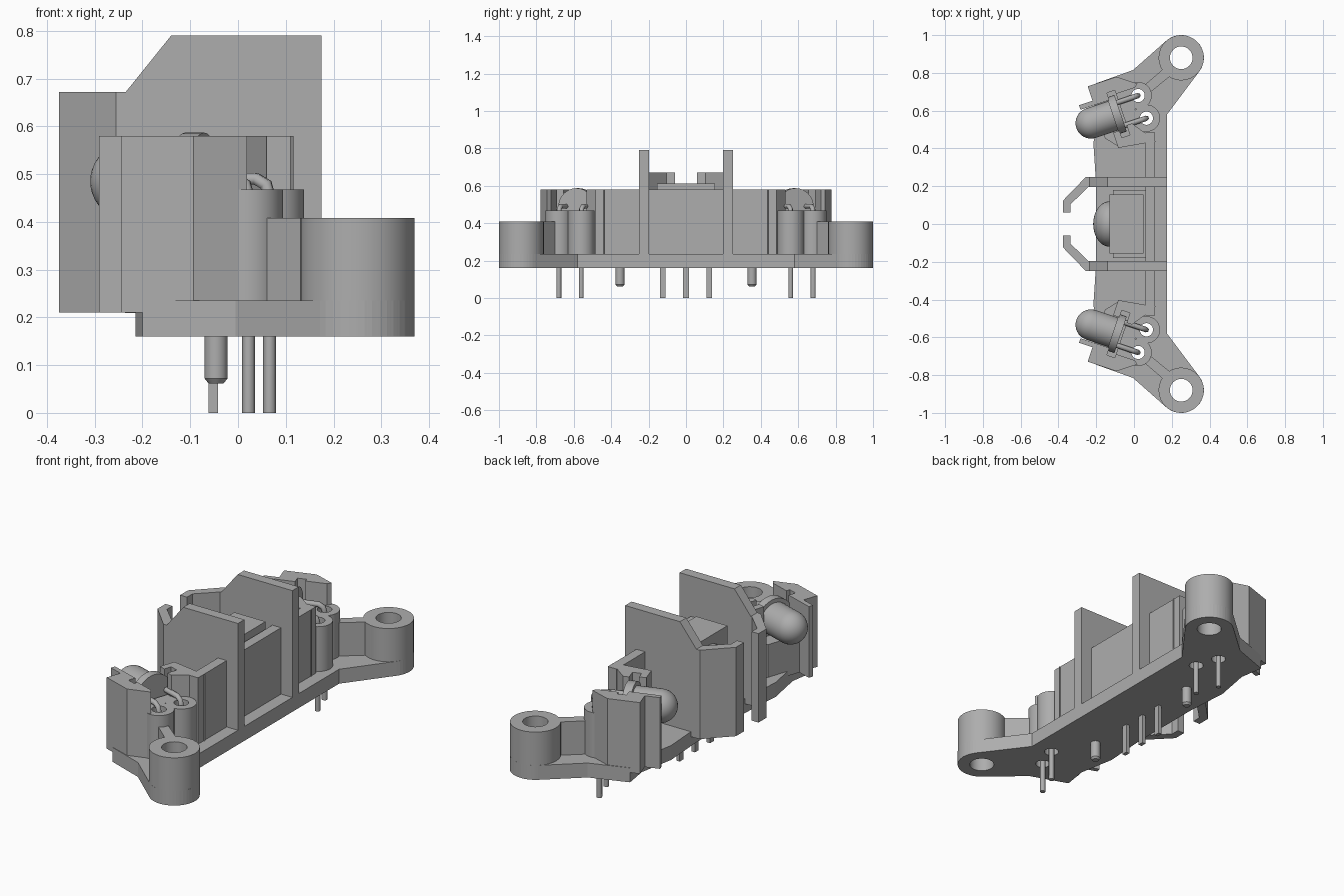
import bpy, bmesh
from math import sin, cos, pi, radians
from mathutils import Matrix, Vector

cube = bpy.data.objects.get("Cube")
if cube:
    bpy.data.objects.remove(cube)

grey = bpy.data.materials.new("plain grey")
grey.use_nodes = True
grey.diffuse_color = (0.42, 0.42, 0.42, 1)
grey.node_tree.nodes["Principled BSDF"].inputs["Base Color"].default_value = grey.diffuse_color


def add(name, data, mirror):
    ob = bpy.data.objects.new(name, data)
    bpy.context.collection.objects.link(ob)
    data.materials.append(grey)
    if mirror:
        mod = ob.modifiers.new("mirror", 'MIRROR')
        mod.use_axis = (False, True, False)
        mod.use_mirror_merge = False
    return ob


def finish(name, bm, mirror=False, smooth=False):
    bmesh.ops.recalc_face_normals(bm, faces=bm.faces)
    me = bpy.data.meshes.new(name)
    bm.to_mesh(me)
    bm.free()
    ob = add(name, me, mirror)
    if smooth:
        bpy.ops.object.select_all(action='DESELECT')
        ob.select_set(True)
        bpy.context.view_layer.objects.active = ob
        bpy.ops.object.shade_smooth_by_angle(angle=radians(35))
    return ob


def prism(name, pts, lo, hi, mirror=False, side=False, smooth=False):
    """Extrude an outline along z, or along y when side is set."""
    bm = bmesh.new()
    place = (lambda a, b: (a, lo, b)) if side else (lambda a, b: (a, b, lo))
    face = bm.faces.new([bm.verts.new(place(a, b)) for a, b in pts])
    top = bmesh.ops.extrude_face_region(bm, geom=[face])["geom"]
    step = Vector((0, hi - lo, 0)) if side else Vector((0, 0, hi - lo))
    bmesh.ops.translate(bm, vec=step, verts=[v for v in top if isinstance(v, bmesh.types.BMVert)])
    return finish(name, bm, mirror, smooth)


def box(name, x0, x1, y0, y1, z0, z1, mirror=False):
    return prism(name, [(x0, y0), (x1, y0), (x1, y1), (x0, y1)], z0, z1, mirror)


def lathe(name, profile, matrix, mirror=False, closed=False, steps=32):
    """Revolve (radius, height) points about the local z axis."""
    bm = bmesh.new()
    vs = [bm.verts.new((r, 0, h)) for r, h in profile]
    pairs = list(zip(vs, vs[1:])) + ([(vs[-1], vs[0])] if closed else [])
    es = [bm.edges.new(p) for p in pairs]
    bmesh.ops.spin(bm, geom=vs + es, cent=(0, 0, 0), axis=(0, 0, 1), angle=2 * pi, steps=steps)
    bmesh.ops.remove_doubles(bm, verts=bm.verts, dist=1e-4)
    bm.transform(matrix)
    return finish(name, bm, mirror, True)


def tube(name, x, y, ro, ri, z0, z1):
    return lathe(name, [(ri, z0), (ro, z0), (ro, z1), (ri, z1)],
                 Matrix.Translation((x, y, 0)), True, True)


# Angled lamp frame: u runs back along the lamp axis, v runs outward
TILT = radians(18.5)
LAMP = Vector((-0.09, 0.58))


def local(u, v):
    return (LAMP.x + u * cos(TILT) - v * sin(TILT), LAMP.y + u * sin(TILT) + v * cos(TILT))


def local_prism(name, pts, z0, z1):
    return prism(name, [local(u, v) for u, v in pts], z0, z1, True)


EAR = (0.25, 0.88)
POSTS = [(0.022, 0.68), (0.066, 0.56)]

# Base plate with rounded ears
arc = [(EAR[0] + 0.12 * cos(radians(a)), EAR[1] + 0.12 * sin(radians(a))) for a in range(-37, 132, 8)]
half = [(0.175, 0.58)] + arc + [(-0.005, 0.815), (-0.2, 0.745), (-0.18, 0.62), (-0.215, 0.43), (-0.2, 0.2)]
base = prism("base_plate", half + [(x, -y) for x, y in reversed(half)], 0.16, 0.235)
for i, (x, y, r) in enumerate([(*EAR, 0.06)] + [(*p, 0.035) for p in POSTS]):
    cutter = lathe("hole_cutter_%d" % i, [(0, 0.1), (r, 0.1), (r, 0.3), (0, 0.3)],
                   Matrix.Translation((x, y, 0)), True)
    cutter.hide_render = True
    cutter.hide_set(True)
    cutter.display_type = 'WIRE'
    cut = base.modifiers.new("hole", 'BOOLEAN')
    cut.operation = 'DIFFERENCE'
    cut.object = cutter
    cut.solver = 'EXACT'

# Mounting ears and their ribs
tube("mounting_ear", *EAR, 0.12, 0.06, 0.161, 0.408)
prism("ear_rib", [(0.055, 0.735), (0.09, 0.70), (0.20, 0.79), (0.165, 0.83)], 0.23, 0.408, True)

# Back wall and the two tall fins with hooked front ends
box("back_wall", 0.06, 0.11, -0.485, 0.485, 0.23, 0.58)
prism("fin", [(0.175, 0.2), (0.175, 0.79), (-0.14, 0.79), (-0.235, 0.672), (-0.25, 0.672), (-0.25, 0.21)],
      0.197, 0.25, True, True)
prism("fin_hook", [(-0.22, 0.249), (-0.255, 0.249), (-0.375, 0.125), (-0.375, 0.06), (-0.335, 0.06),
                   (-0.335, 0.105), (-0.24, 0.198), (-0.22, 0.198)], 0.21, 0.672, True)

# Central receiver with its dome and pins
box("receiver_body", -0.13, 0.05, -0.155, 0.155, 0.23, 0.612)
box("receiver_cradle", -0.11, 0.065, -0.18, 0.18, 0.23, 0.56)
dome = [(0.12 * cos(a * pi / 20), 0.086 * sin(a * pi / 20)) for a in range(11)]
lathe("receiver_dome", dome, Matrix.Translation((-0.13, 0, 0.45)) @ Matrix.Rotation(-pi / 2, 4, 'Y'))
for name, y in (("right_pin", -0.125), ("middle_pin", 0), ("left_pin", 0.125)):
    box(name, -0.062, -0.042, y - 0.015, y + 0.015, 0, 0.25)

# Locating pegs under the base
lathe("locating_peg", [(0, 0.062), (0.016, 0.062), (0.024, 0.072), (0.024, 0.17)],
      Matrix.Translation((-0.046, 0.353, 0)), True)

# Lamp holder: low floor, outer cheek with prong, inner cheek
local_prism("holder_floor", [(-0.1, 0.15), (-0.1, -0.1), (-0.05, -0.16), (0.1, -0.14), (0.1, 0.16)], 0.21, 0.405)
local_prism("holder_outer_cheek", [(-0.1, 0.19), (0.06, 0.19), (0.155, 0.12), (0.135, 0.105), (0.03, 0.105),
                                   (0.03, 0.125), (-0.015, 0.125), (-0.015, 0.085), (-0.175, 0.085),
                                   (-0.175, 0.11), (-0.1, 0.11)], 0.21, 0.58)
local_prism("holder_inner_cheek", [(-0.05, -0.17), (-0.05, -0.085), (-0.015, -0.085), (-0.015, -0.125),
                                   (0.03, -0.125), (0.03, -0.07), (0.06, -0.07), (0.11, -0.14),
                                   (0.15, -0.2)], 0.23, 0.58)
local_prism("holder_back", [(0.03, -0.14), (0.1, -0.14), (0.1, 0.15), (0.03, 0.15)], 0.23, 0.468)

# Posts that guide the lamp leads
for name, (x, y) in zip(("outer_lead_post", "inner_lead_post"), POSTS):
    tube(name, x, y, 0.072, 0.035, 0.22, 0.468)

# Lamp: flange, barrel and rounded tip
R = 0.082
profile = [(0, -0.02), (0.102, -0.02), (0.102, 0.022), (R, 0.022), (R, 0.145)]
profile += [(R * cos(a * pi / 16), 0.145 + R * sin(a * pi / 16)) for a in range(1, 9)]
aim = Matrix.Rotation(TILT, 4, 'Z') @ Matrix.Rotation(-pi / 2, 4, 'Y')
lathe("lamp", profile, Matrix.Translation((LAMP.x, LAMP.y, 0.485)) @ aim, True)

# Bent lamp leads running down through the posts
for name, (x, y) in zip(("outer_lead", "inner_lead"), POSTS):
    back = Vector((cos(TILT), sin(TILT), 0))
    end = Vector((x, y, 0.49))
    path = [end - back * 0.14, end - back * 0.03, end + Vector((0, 0, -0.012)) - back * 0.008,
            end + Vector((0, 0, -0.04)), Vector((x, y, 0))]
    curve = bpy.data.curves.new(name, 'CURVE')
    curve.dimensions = '3D'
    curve.bevel_depth = 0.014
    curve.bevel_resolution = 1
    curve.use_fill_caps = True
    line = curve.splines.new('POLY')
    line.points.add(len(path) - 1)
    for point, co in zip(line.points, path):
        point.co = (*co, 1)
    add(name, curve, True)
